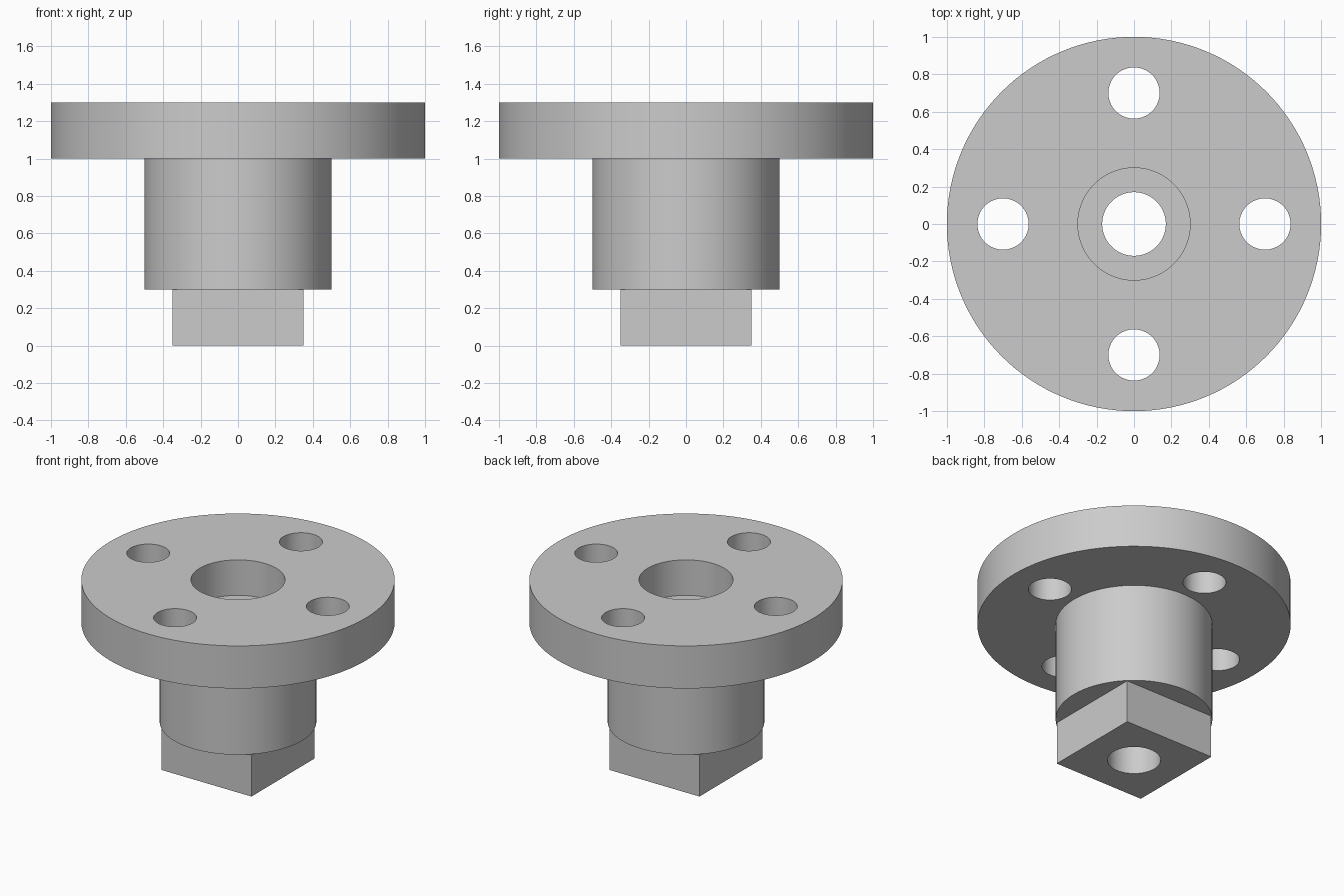
import bpy
import math

old = bpy.data.objects.get("Cube")
if old:
    bpy.data.objects.remove(old, do_unlink=True)

# Single plain grey finish
grey = bpy.data.materials.new("plain_grey")
grey.use_nodes = True
colour = (0.6, 0.6, 0.6, 1)
grey.diffuse_color = colour
grey.node_tree.nodes["Principled BSDF"].inputs["Base Color"].default_value = colour


def cylinder(name, radius, bottom, top, x=0, y=0, sides=128):
    bpy.ops.mesh.primitive_cylinder_add(vertices=sides, radius=radius, depth=top - bottom,
                                        location=(x, y, (bottom + top) / 2))
    obj = bpy.context.object
    obj.name = name
    obj.data.materials.append(grey)
    return obj


def combine(target, tool, operation):
    """Apply a boolean to the target and discard the tool."""
    mod = target.modifiers.new(tool.name, "BOOLEAN")
    mod.operation = operation
    mod.solver = "EXACT"
    mod.object = tool
    bpy.context.view_layer.objects.active = target
    bpy.ops.object.modifier_apply(modifier=mod.name)
    bpy.data.objects.remove(tool, do_unlink=True)


# Round flange on a barrel, overlapping slightly for a clean union
body = cylinder("flanged_hub", 1.0, 1.0, 1.3)
combine(body, cylinder("barrel", 0.5, 0.2, 1.1), "UNION")

# Trim the barrel foot flat, then add the square drive end
combine(body, cylinder("foot_trim", 0.8, 0.1, 0.3), "DIFFERENCE")
bpy.ops.mesh.primitive_cube_add(size=1, location=(0, 0, 0.2))
square = bpy.context.object
square.name = "square_end"
square.scale = (0.7, 0.7, 0.4)
square.data.materials.append(grey)
bpy.context.view_layer.update()
combine(body, square, "UNION")

# Through bore and counterbore
combine(body, cylinder("bore", 0.17, -0.1, 1.5), "DIFFERENCE")
combine(body, cylinder("counterbore", 0.3, 1.05, 1.5), "DIFFERENCE")

# Four bolt holes around the flange
for i in range(4):
    angle = i * math.pi / 2
    hole = cylinder("bolt_hole", 0.137, 0.9, 1.5, 0.7 * math.cos(angle),
                    0.7 * math.sin(angle), sides=64)
    combine(body, hole, "DIFFERENCE")

# Smooth walls with crisp rims
bpy.ops.object.select_all(action="DESELECT")
body.select_set(True)
bpy.context.view_layer.objects.active = body
bpy.ops.object.shade_smooth_by_angle(angle=math.radians(30))
